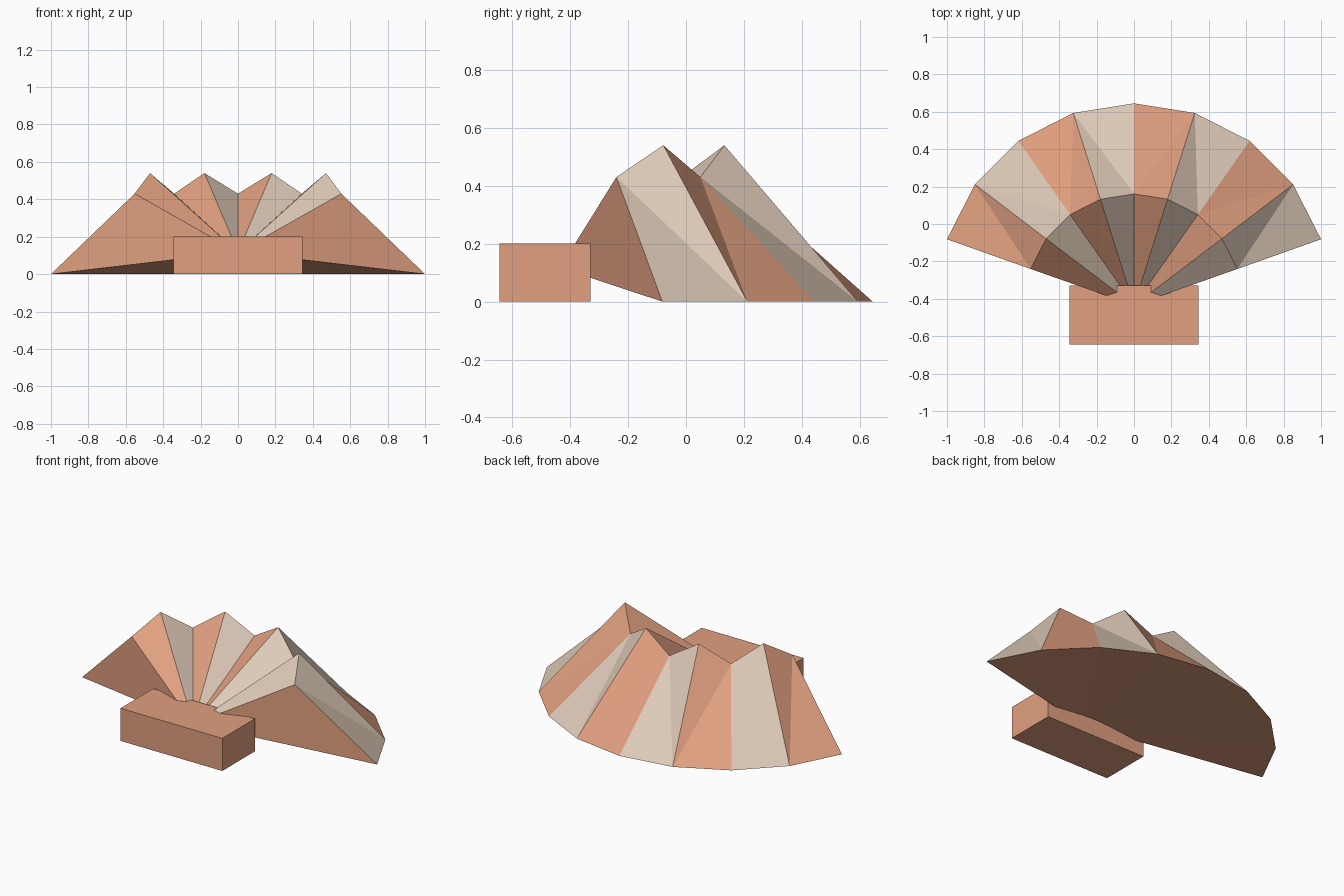
import bpy, bmesh, math

if "Cube" in bpy.data.objects:
    bpy.data.objects.remove(bpy.data.objects["Cube"])

SEGMENTS = 8
APEX = (0, -0.435, 0.117)


def material(name, rgb):
    m = bpy.data.materials.new(name)
    m.diffuse_color = (*rgb, 1)
    m.use_nodes = True
    m.node_tree.nodes["Principled BSDF"].inputs["Base Color"].default_value = m.diffuse_color
    return m


coral = material("coral", (0.75, 0.35, 0.215))
cream = material("cream", (0.73, 0.59, 0.48))


def make_object(name, bm, mats):
    bmesh.ops.recalc_face_normals(bm, faces=bm.faces[:])
    mesh = bpy.data.meshes.new(name)
    bm.to_mesh(mesh)
    bm.free()
    for m in mats:
        mesh.materials.append(m)
    obj = bpy.data.objects.new(name, mesh)
    bpy.context.collection.objects.link(obj)
    return obj


def arc_point(i, radius, cy, z):
    # Points run from left to right, 18 degrees apart
    a = math.radians(162 - 18 * i)
    return (radius * math.cos(a), cy + radius * math.sin(a), z)


# Fan shell: ground arc, zigzag crest and one hinge point
bm = bmesh.new()
apex = bm.verts.new(APEX)
outer = [bm.verts.new(arc_point(i, 1.0515, -0.4065, 0)) for i in range(SEGMENTS + 1)]
crest = [bm.verts.new(arc_point(i, 0.581, -0.42, 0.54 if i % 2 else 0.43))
         for i in range(SEGMENTS + 1)]


def face(verts, color=0):
    bm.faces.new(verts).material_index = color


for i in range(SEGMENTS):
    color = i % 2                                    # alternate coral and cream ribs
    valley, peak = (i, i + 1) if i % 2 == 0 else (i + 1, i)
    face((crest[valley], outer[peak], outer[valley]), color)   # outer slope
    face((crest[valley], crest[peak], outer[peak]), color)
    face((apex, crest[i], crest[i + 1]), color)                # inner slope
    face((apex, outer[i + 1], outer[i]))                       # underside
for i in (0, SEGMENTS):                                        # end walls
    face((apex, outer[i], crest[i]))
make_object("fan_shell", bm, [coral, cream])

# Hinge block at the front
bm = bmesh.new()
bmesh.ops.create_cube(bm, size=1)
for v in bm.verts:
    v.co = (v.co.x * 0.69, v.co.y * 0.315 - 0.4875, (v.co.z + 0.5) * 0.2)
make_object("hinge_block", bm, [coral])
